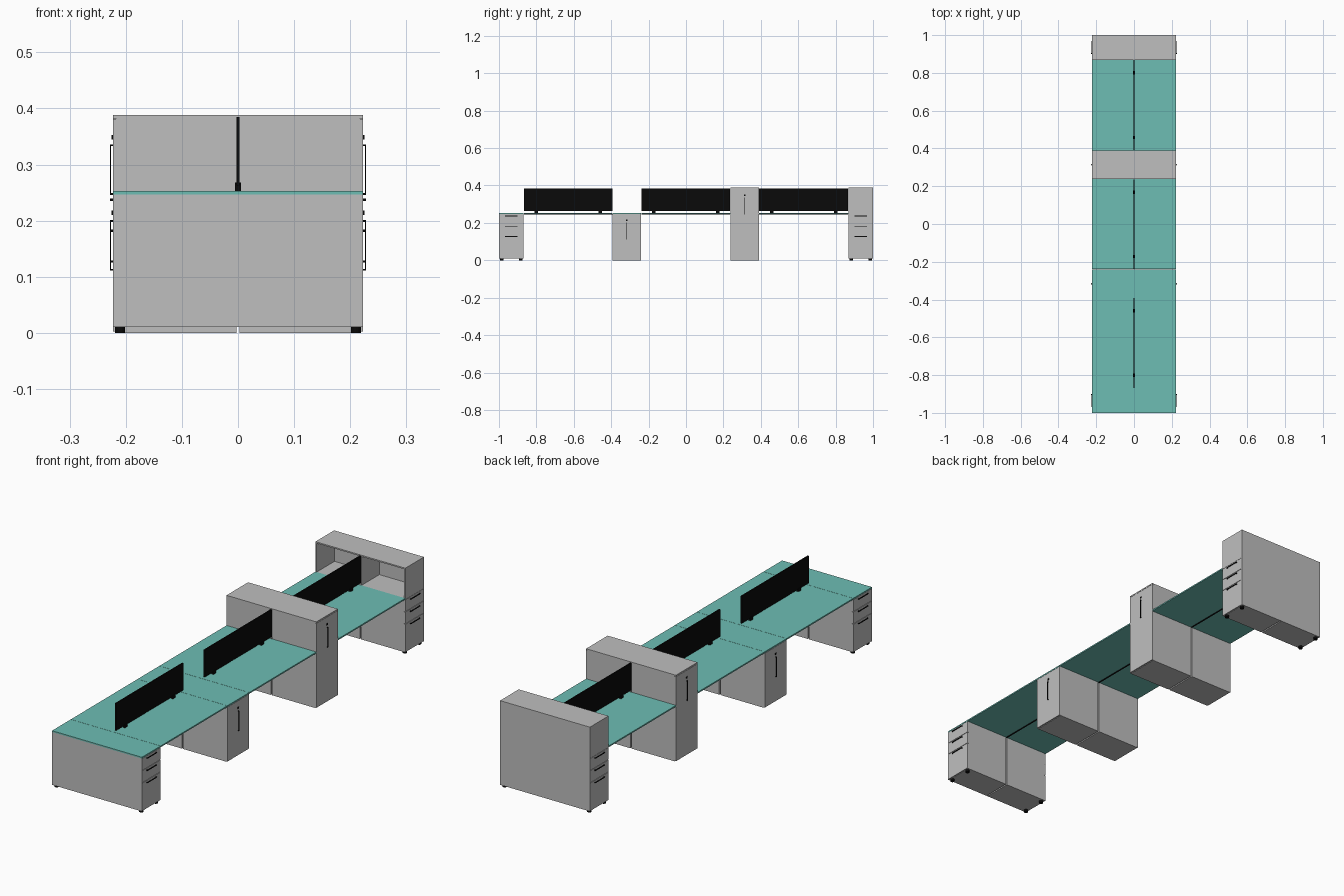
import bpy

cube = bpy.data.objects.get("Cube")
if cube:
    bpy.data.objects.remove(cube, do_unlink=True)


def material(name, rgb):
    m = bpy.data.materials.new(name)
    m.use_nodes = True
    m.diffuse_color = (*rgb, 1)
    m.node_tree.nodes["Principled BSDF"].inputs["Base Color"].default_value = (*rgb, 1)
    return m


GREY = material("light_grey", (0.52, 0.52, 0.52))
TEAL = material("teal", (0.155, 0.51, 0.455))
BLACK = material("black", (0.003, 0.003, 0.003))

W = 0.223      # half width of the row
GAP = 0.003    # half gap between back-to-back units
T = 0.006      # board thickness
DESK = 0.247   # underside of the worktops
TOP = 0.388    # top of the tall units


def box(name, x, y, z, mat):
    """Box from (min, max) pairs."""
    x, y, z = sorted(x), sorted(y), sorted(z)
    bpy.ops.mesh.primitive_cube_add(size=1)
    o = bpy.context.object
    o.name = name
    for v in o.data.vertices:
        v.co = [r[0] if c < 0 else r[1] for c, r in zip(v.co, (x, y, z))]
    o.data.materials.append(mat)
    return o


def foot(x, y):
    bpy.ops.mesh.primitive_cylinder_add(vertices=16, radius=0.009, depth=0.01, location=(x, y, 0.005))
    o = bpy.context.object
    o.name = "foot"
    o.data.materials.append(BLACK)


def bar_handle(s, y, z):
    """Bar pull on two posts, on the side s of the row."""
    box("handle_bar", (s * (W + 0.003), s * (W + 0.005)), y, z, BLACK)
    upright = z[1] - z[0] > y[1] - y[0]
    for end in (0, 1):
        sign = 1 - 2 * end
        py, pz = y, z
        if upright:
            pz = (z[end], z[end] + sign * 0.003)
        else:
            py = (y[end], y[end] + sign * 0.003)
        box("handle_post", (s * W, s * (W + 0.003)), py, pz, BLACK)


def drawer_unit(y, outer):
    """Pair of drawer pedestals; outer is the y sign of the closed end panel."""
    y0, y1 = y
    body = (y0 + T, y1) if outer < 0 else (y0, y1 - T)
    mid = (y0 + y1) / 2
    for s in (-1, 1):
        box("pedestal_body", (s * GAP, s * (W - T)), body, (0.01, DESK), GREY)
        for z in ((0.011, 0.136), (0.138, 0.191), (0.193, DESK - 0.001)):
            box("drawer_front", (s * (W - T), s * W), body, z, GREY)
            hz = min(z[1] - 0.009, 0.238)
            bar_handle(s, (mid - 0.033, mid + 0.033), (hz - 0.002, hz + 0.002))
        for fy in (y0 + 0.015, y1 - 0.015):
            foot(s * 0.21, fy)


def tower(y, height):
    """Pair of door cabinets standing on the floor."""
    mid = (y[0] + y[1]) / 2
    for s in (-1, 1):
        box("tower_body", (s * GAP, s * (W - T)), y, (0, height - T), GREY)
        box("tower_door", (s * (W - T), s * W), y, (0.002, height - T - 0.001), GREY)
        bar_handle(s, (mid - 0.002, mid + 0.002), (height - 0.142, height - 0.052))
        box("door_lock", (s * W, s * (W + 0.002)), (mid - 0.004, mid + 0.004),
            (height - 0.043, height - 0.035), BLACK)


# Storage along the row
drawer_unit((-1, -0.868), -1)
box("front_end_panel", (-W, W), (-1, -1 + T), (0.01, DESK), GREY)
tower((-0.394, -0.24), DESK + T)
tower((0.237, 0.39), TOP)
box("tower_top", (-W, W), (0.237, 0.39), (TOP - T, TOP), GREY)
drawer_unit((0.868, 1), 1)

# Open shelf above the rear drawers
R = (0.868, 1 - T)
box("rear_end_panel", (-W, W), (1 - T, 1), (0.01, TOP - T), GREY)
box("shelf_floor", (-W, W), R, (DESK, DESK + T), GREY)
box("shelf_top", (-W, W), (0.868, 1), (TOP - T, TOP), GREY)
for s in (-1, 1):
    box("shelf_side", (s * (W - T), s * W), R, (DESK + T, TOP - T), GREY)
box("shelf_divider", (-T, T), R, (DESK + T, TOP - T), GREY)

# Worktops
for y in ((-1, -0.868), (-0.867, -0.395), (-0.394, -0.24), (-0.239, 0.237), (0.39, 0.868)):
    box("worktop", (-W, W), y, (DESK, DESK + T), TEAL)

# Screens with clamps, and a cable rail under each desk
for y in ((-0.867, -0.392), (-0.239, 0.236), (0.391, 0.867)):
    box("screen", (-0.003, 0.003), y, (0.263, 0.385), BLACK)
    box("under_rail", (-GAP, GAP), y, (DESK - 0.002, DESK), BLACK)
    for cy in (y[0] + 0.067, y[1] - 0.067):
        box("screen_clamp", (-0.005, 0.005), (cy - 0.009, cy + 0.009), (DESK + T, 0.268), BLACK)
